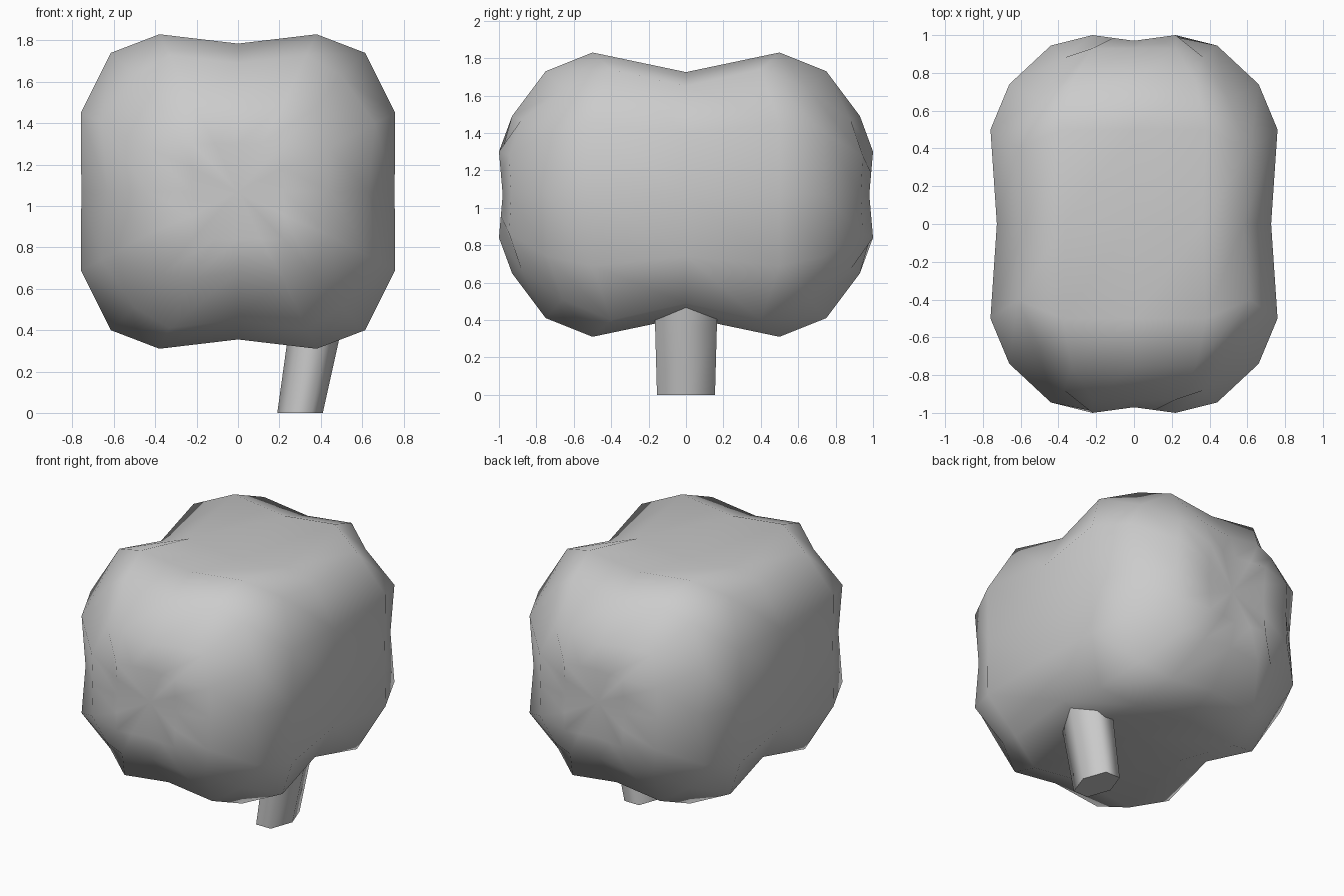
import bpy, bmesh
from math import radians, cos, sin

if "Cube" in bpy.data.objects:
    bpy.data.objects.remove(bpy.data.objects["Cube"])

MID = 1.07  # height of the crown centre


def finish(name, bm, angle):
    bmesh.ops.recalc_face_normals(bm, faces=bm.faces[:])
    mesh = bpy.data.meshes.new(name)
    bm.to_mesh(mesh)
    bm.free()
    ob = bpy.data.objects.new(name, mesh)
    bpy.context.collection.objects.link(ob)
    bpy.ops.object.select_all(action='DESELECT')
    ob.select_set(True)
    bpy.context.view_layer.objects.active = ob
    bpy.ops.object.shade_smooth_by_angle(angle=radians(angle))
    return ob


def bridge(bm, rings):
    for a, b in zip(rings, rings[1:]):
        n = len(a)
        for i in range(n):
            j = (i + 1) % n
            bm.faces.new((a[i], a[j], b[j], b[i]))


# Crown: each station is one quarter section of (x, y, z) points, running from
# the top groove over the shoulder to the side groove
stations = [
    [(0, 0, .61), (.363, 0, .655), (.58, 0, .58), (.726, 0, .33), (.726, 0, 0)],
    [(0, .5, .715), (.38, .5, .76), (.615, .40, .67), (.76, .5, .38), (.757, .5, 0)],
    [(0, .75, .62), (.33, .75, .66), (.50, .66, .56), (.66, .74, .33), (.63, .74, 0)],
    [(0, .93, .39), (.22, .93, .42), (.37, .88, .40), (.44, .945, .21), (.44, .935, 0)],
    [(0, .97, .23), (.11, .985, .23), (.22, 1, .23), (.22, .99, .115), (.22, .98, 0)],
]


def section(quarter, sign, bm):
    half = quarter + [(x, y, -z) for x, y, z in quarter[-2::-1]]
    full = half + [(-x, y, z) for x, y, z in half[-2:0:-1]]
    return [bm.verts.new((x, y * sign, MID + z)) for x, y, z in full]


bm = bmesh.new()
rings = [section(q, -1, bm) for q in stations[:0:-1]]
rings += [section(q, 1, bm) for q in stations]
bridge(bm, rings)
# Slightly dimpled end caps
for ring, y in ((rings[0], -.945), (rings[-1], .945)):
    pole = bm.verts.new((0, y, MID))
    for i in range(len(ring)):
        bm.faces.new((ring[i], ring[(i + 1) % len(ring)], pole))
finish("tree_crown", bm, 85)

# Trunk: leaning six-sided stem
bm = bmesh.new()
rings = []
for cx, z, rx, ry in ((.30, 0, .11, .155), (.365, .36, .125, .165), (.41, .6, .13, .17)):
    rings.append([bm.verts.new((cx + rx * cos(radians(60 * k)),
                                ry / cos(radians(30)) * sin(radians(60 * k)), z))
                  for k in range(6)])
bridge(bm, rings)
bm.faces.new(rings[0])
bm.faces.new(rings[-1])
finish("tree_trunk", bm, 75)
